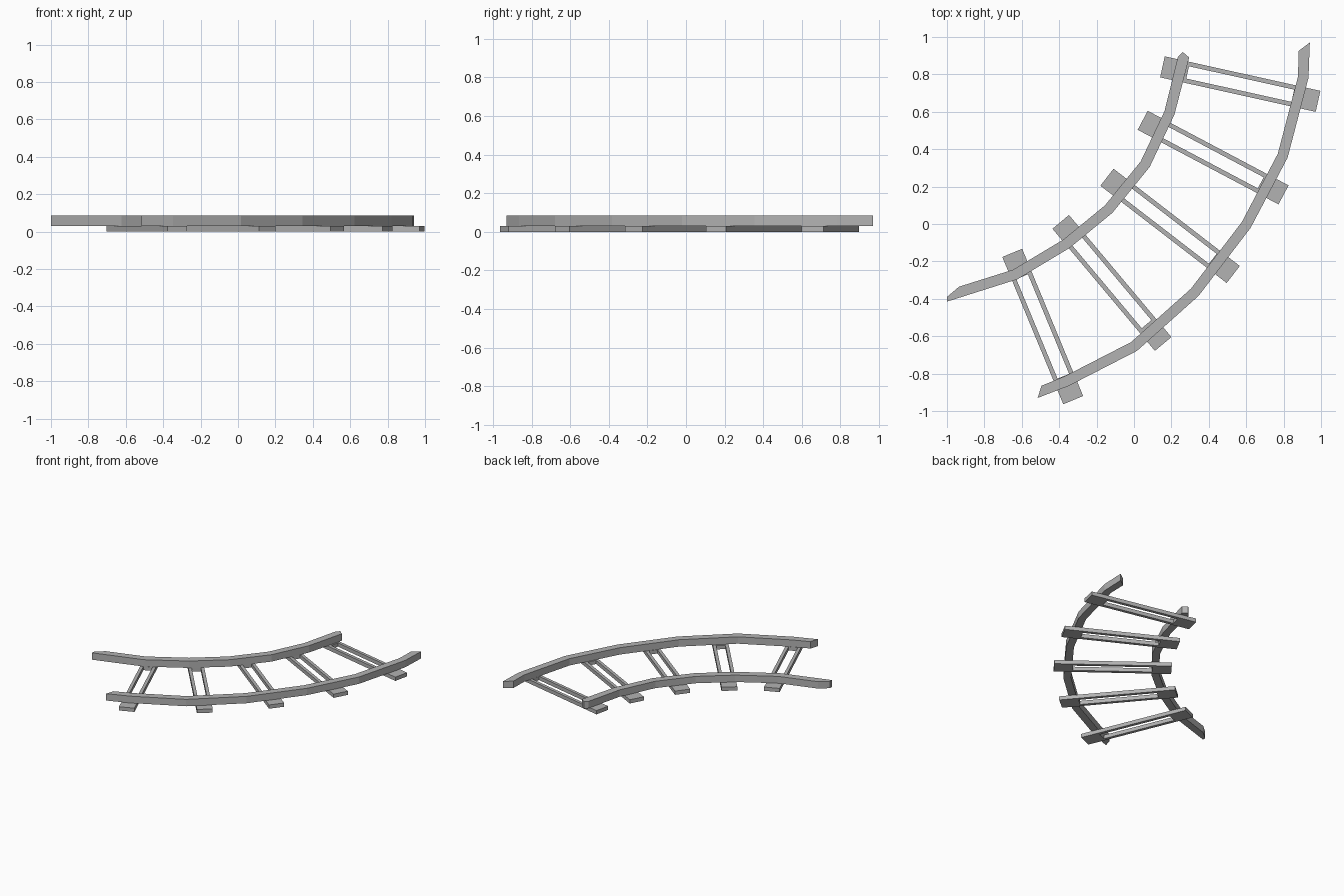
import bpy
import bmesh
from math import radians
from mathutils import Matrix, Vector

default_cube = bpy.data.objects.get("Cube")
if default_cube:
    bpy.data.objects.remove(default_cube, do_unlink=True)

TIE_TOP = 0.03
RAIL_TOP = 0.085
RAIL_WIDTH = 0.056

# Single plain grey for the whole track
grey = bpy.data.materials.new("plain_grey")
grey.use_nodes = True
colour = (0.45, 0.45, 0.45, 1)
grey.diffuse_color = colour
grey.node_tree.nodes["Principled BSDF"].inputs["Base Color"].default_value = colour


def finish(name, bm):
    bmesh.ops.recalc_face_normals(bm, faces=bm.faces)
    mesh = bpy.data.meshes.new(name)
    bm.to_mesh(mesh)
    bm.free()
    mesh.materials.append(grey)
    obj = bpy.data.objects.new(name, mesh)
    bpy.context.collection.objects.link(obj)
    return obj


def mitre(before, here, after):
    """Sideways offset to the left edge of a bent strip."""
    a = (here - before).normalized()
    b = (after - here).normalized()
    normal_a, normal_b = Vector((-a.y, a.x)), Vector((-b.y, b.x))
    side = (normal_a + normal_b).normalized()
    return side * (RAIL_WIDTH / 2 / side.dot(normal_a))


def rail(name, start_cap, path, end_cap):
    """Extrude a faceted strip whose end caps run right-to-left, then left-to-right."""
    path = [Vector(p) for p in path]
    start_cap = [Vector(p) for p in start_cap]
    end_cap = [Vector(p) for p in end_cap]
    tail = (start_cap[0] + start_cap[-1]) / 2
    head = (end_cap[0] + end_cap[-1]) / 2
    line = [tail, *path, head]
    offsets = [mitre(*line[i:i + 3]) for i in range(len(path))]
    left = [p + o for p, o in zip(path, offsets)]
    right = [p - o for p, o in zip(path, offsets)]
    outline = start_cap + left + end_cap + right[::-1]

    bm = bmesh.new()
    base = bm.faces.new([bm.verts.new((p.x, p.y, TIE_TOP)) for p in outline])
    result = bmesh.ops.extrude_face_region(bm, geom=[base], use_keep_orig=True)
    top = [v for v in result["geom"] if isinstance(v, bmesh.types.BMVert)]
    bmesh.ops.translate(bm, verts=top, vec=(0, 0, RAIL_TOP - TIE_TOP))
    flat = [f for f in bm.faces if len(f.verts) > 4]
    bmesh.ops.triangulate(bm, faces=flat)
    return finish(name, bm)


def tie(name, x, y, angle, length=0.852, width=0.115, plate=0.138, strip=0.024):
    """Sleeper with a long rectangular opening between two end plates."""
    xs = [-length / 2, plate - length / 2, length / 2 - plate, length / 2]
    ys = [-width / 2, strip - width / 2, width / 2 - strip, width / 2]
    bm = bmesh.new()
    grid = [[bm.verts.new((u, v, 0)) for v in ys] for u in xs]
    for i in range(3):
        for j in range(3):
            if (i, j) != (1, 1):
                bm.faces.new((grid[i][j], grid[i + 1][j],
                              grid[i + 1][j + 1], grid[i][j + 1]))
    result = bmesh.ops.extrude_face_region(bm, geom=bm.faces[:], use_keep_orig=True)
    top = [v for v in result["geom"] if isinstance(v, bmesh.types.BMVert)]
    bmesh.ops.translate(bm, verts=top, vec=(0, 0, TIE_TOP))
    obj = finish(name, bm)
    obj.matrix_world = Matrix.Translation((x, y, 0)) @ Matrix.Rotation(radians(angle), 4, "Z")


# Two curved rails with angled ends
rail("inner_rail",
     [(-1, -0.415), (-1, -0.39), (-0.935, -0.335)],
     [(-0.635, -0.27), (-0.36, -0.105), (-0.135, 0.08), (0.06, 0.32), (0.19, 0.595)],
     [(0.235, 0.895), (0.26, 0.92), (0.295, 0.89)])
rail("outer_rail",
     [(-0.515, -0.93), (-0.495, -0.865)],
     [(-0.36, -0.84), (0, -0.655), (0.325, -0.365), (0.6, -0.005),
      (0.795, 0.365), (0.905, 0.785)],
     [(0.88, 0.925), (0.94, 0.97)])

# Five sleepers fanned across the bend
placements = [(0.568, 0.748, -12.5), (0.423, 0.355, -27.9), (0.193, -0.01, -37.6),
              (-0.118, -0.315, -50), (-0.488, -0.548, -67.5)]
for number, (x, y, angle) in enumerate(placements, 1):
    tie(f"sleeper_{number}", x, y, angle)
